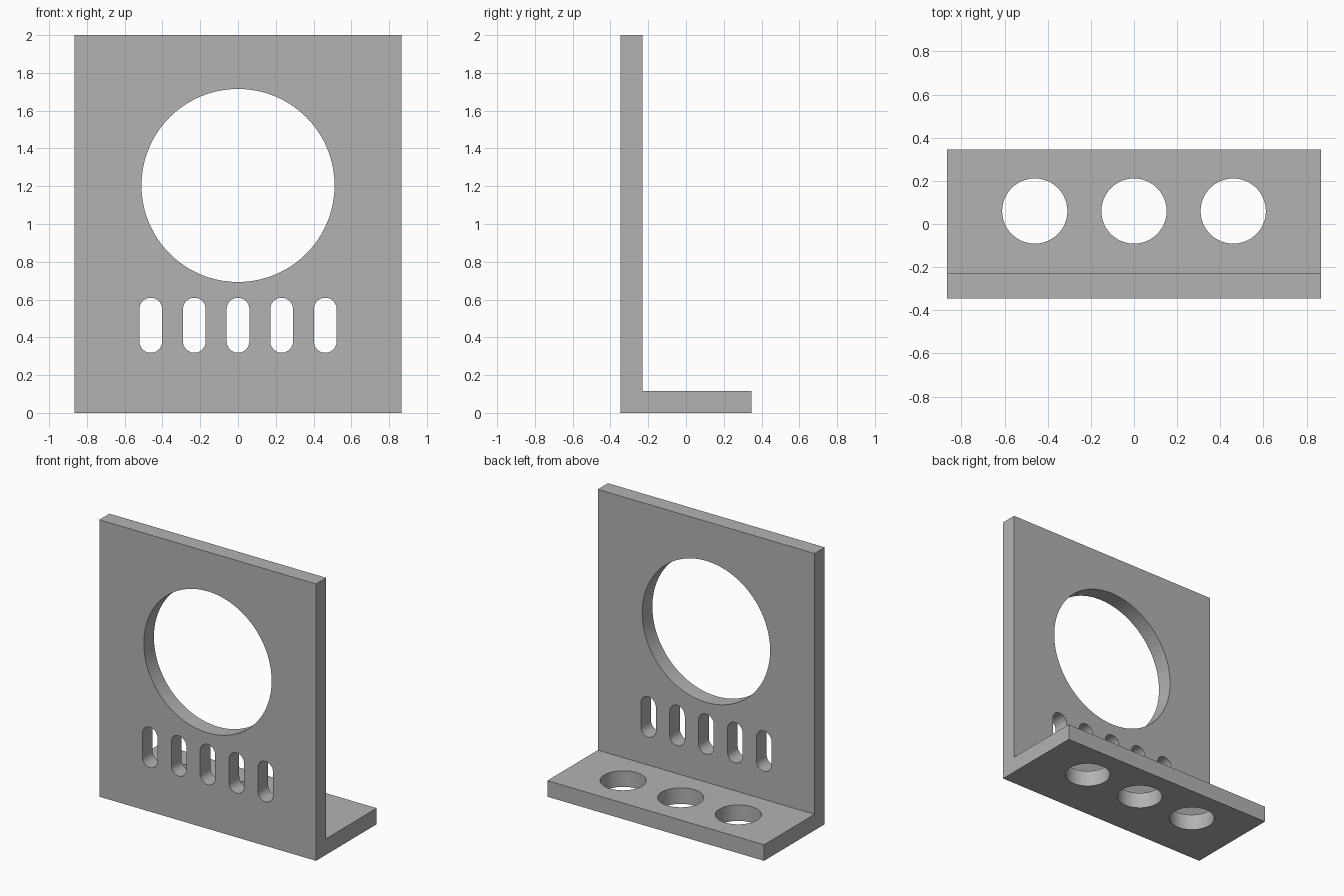
import bpy
import bmesh
import math

cube = bpy.data.objects.get("Cube")
if cube:
    bpy.data.objects.remove(cube, do_unlink=True)

HALF_W, HALF_D, HEIGHT, THICK = 0.866, 0.346, 2.0, 0.116

grey = bpy.data.materials.new("plain grey")
grey.use_nodes = True
grey.diffuse_color = (0.45, 0.45, 0.45, 1)
grey.node_tree.nodes["Principled BSDF"].inputs["Base Color"].default_value = grey.diffuse_color


def prism(name, outline, offset):
    """Closed solid made by sweeping a flat outline along an offset."""
    bm = bmesh.new()
    face = bm.faces.new([bm.verts.new(p) for p in outline])
    swept = bmesh.ops.extrude_face_region(bm, geom=[face])["geom"]
    verts = [v for v in swept if isinstance(v, bmesh.types.BMVert)]
    bmesh.ops.translate(bm, verts=verts, vec=offset)
    bmesh.ops.recalc_face_normals(bm, faces=bm.faces)
    mesh = bpy.data.meshes.new(name)
    bm.to_mesh(mesh)
    bm.free()
    mesh.materials.append(grey)
    obj = bpy.data.objects.new(name, mesh)
    bpy.context.collection.objects.link(obj)
    return obj


def stadium(cx, cy, radius, straight=0.0, steps=48):
    """Circle, or a slot when its two halves are pulled apart."""
    points = []
    for side in (1, -1):
        for i in range(steps + (1 if straight else 0)):
            a = math.pi * i / steps
            points.append((cx + side * radius * math.cos(a),
                           cy + side * (radius * math.sin(a) + straight / 2)))
    return points


def wall_cutter(name, outline):
    return prism(name, [(x, -HALF_D - 0.1, z) for x, z in outline], (0, THICK + 0.2, 0))


def base_cutter(name, outline):
    return prism(name, [(x, y, -0.1) for x, y in outline], (0, 0, THICK + 0.2))


# L-shaped bracket: upright wall with a foot behind it
inner = -HALF_D + THICK
profile = [(-HALF_D, 0), (HALF_D, 0), (HALF_D, THICK),
           (inner, THICK), (inner, HEIGHT), (-HALF_D, HEIGHT)]
bracket = prism("angle_bracket", [(-HALF_W, y, z) for y, z in profile], (2 * HALF_W, 0, 0))

# Large round opening, row of slots, and round holes in the foot
cutters = [wall_cutter("round_opening_cutter", stadium(0, 1.204, 0.511, steps=64))]
for i in range(-2, 3):
    cutters.append(wall_cutter("slot_cutter", stadium(i * 0.231, 0.464, 0.06, 0.171, 24)))
for i in range(-1, 2):
    cutters.append(base_cutter("foot_hole_cutter", stadium(i * 0.46, 0.06, 0.151)))

for cutter in cutters:
    cut = bracket.modifiers.new(cutter.name, "BOOLEAN")
    cut.operation = "DIFFERENCE"
    cut.solver = "EXACT"
    cut.object = cutter

# Bake the cuts, then drop the cutters
bpy.context.view_layer.update()
depsgraph = bpy.context.evaluated_depsgraph_get()
baked = bpy.data.meshes.new_from_object(bracket.evaluated_get(depsgraph))
bracket.modifiers.clear()
bracket.data = baked
for cutter in cutters:
    bpy.data.objects.remove(cutter, do_unlink=True)

# Smooth hole walls with crisp rims
bpy.ops.object.select_all(action="DESELECT")
bracket.select_set(True)
bpy.context.view_layer.objects.active = bracket
bpy.ops.object.shade_smooth_by_angle(angle=math.radians(30))
